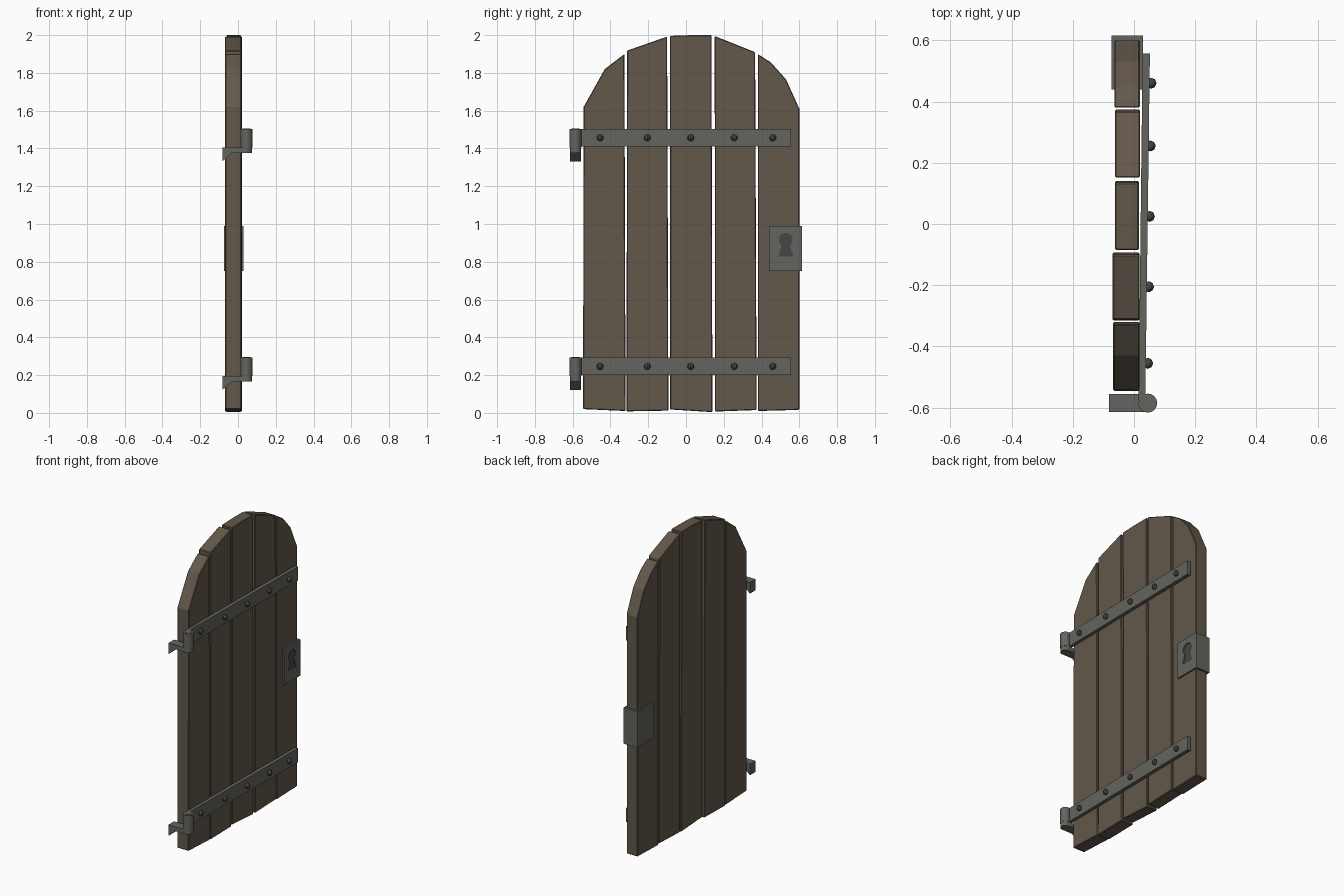
import bpy, bmesh, math
from mathutils import Vector

if "Cube" in bpy.data.objects:
    bpy.data.objects.remove(bpy.data.objects["Cube"])


def material(name, rgb):
    m = bpy.data.materials.new(name)
    m.diffuse_color = (*rgb, 1)
    m.use_nodes = True
    m.node_tree.nodes["Principled BSDF"].inputs["Base Color"].default_value = m.diffuse_color
    return m


WOOD = material("wood", (0.125, 0.098, 0.070))
IRON = material("iron", (0.125, 0.130, 0.112))
DARK = material("dark_iron", (0.06, 0.062, 0.058))


def finish(name, bm, mat):
    bmesh.ops.recalc_face_normals(bm, faces=bm.faces)
    mesh = bpy.data.meshes.new(name)
    bm.to_mesh(mesh)
    bm.free()
    mesh.materials.append(mat)
    ob = bpy.data.objects.new(name, mesh)
    bpy.context.collection.objects.link(ob)
    return ob


def prism(name, pts, axis, lo, hi, mat):
    """Extrude a 2D outline: axis x -> (y,z), y -> (x,z), z -> (x,y)."""
    def place(p, t):
        return {"x": (t, p[0], p[1]), "y": (p[0], t, p[1]), "z": (p[0], p[1], t)}[axis]
    bm = bmesh.new()
    a = [bm.verts.new(place(p, lo)) for p in pts]
    b = [bm.verts.new(place(p, hi)) for p in pts]
    bm.faces.new(a)
    bm.faces.new(b)
    for i in range(len(pts)):
        j = (i + 1) % len(pts)
        bm.faces.new((a[i], a[j], b[j], b[i]))
    return finish(name, bm, mat)


def ring(cx, cy, r, n, a0=0, a1=360):
    full = a1 - a0 == 360
    d = n if full else n - 1
    return [(cx + r * math.cos(math.radians(a0 + (a1 - a0) * i / d)),
             cy + r * math.sin(math.radians(a0 + (a1 - a0) * i / d))) for i in range(n)]


# Planks: outline (y, z), back x, front x
planks = [
    ([(-.545, .02), (-.32, .01), (-.326, 1.90), (-.43, 1.82), (-.542, 1.62)], -.068, .018),
    ([(-.315, .008), (-.093, .012), (-.10, 1.992), (-.312, 1.918)], -.070, .018),
    ([(-.084, .018), (.14, .004), (.135, 2.0), (.03, 2.0), (-.085, 1.996)], -.062, .016),
    ([(.153, .007), (.374, .015), (.366, 1.91), (.152, 1.995)], -.062, .020),
    ([(.38, .010), (.60, .016), (.60, 1.61), (.53, 1.765), (.45, 1.855), (.38, 1.90)], -.064, .019),
]
for i, (outline, back, front) in enumerate(planks):
    ob = prism(f"plank_{i + 1}", outline, "x", back, front, WOOD)
    bev = ob.modifiers.new("worn_edges", "BEVEL")
    bev.width = 0.004
    bev.segments = 1

# Hinges: strap, studs, barrel, pin and wall bracket
for label, z in (("lower", 0.2), ("upper", 1.41)):
    strap = [(.015, -.575), (.037, -.575), (.052, .557), (.028, .557)]
    prism(f"{label}_strap", strap, "z", z, z + .093, IRON)
    for k, y in enumerate((-.455, -.205, .025, .255, .46)):
        bm = bmesh.new()
        bmesh.ops.create_uvsphere(bm, u_segments=8, v_segments=6, radius=.018)
        x = .045 + .012 * y + .005
        bmesh.ops.translate(bm, verts=bm.verts, vec=Vector((x, y, z + .046)))
        finish(f"{label}_stud_{k + 1}", bm, DARK)
    prism(f"{label}_barrel", ring(.045, -.585, .031, 16), "z", z - .004, z + .093, IRON)
    prism(f"{label}_pin", ring(.045, -.585, .020, 12), "z", z - .02, z + .095, IRON)
    prism(f"{label}_bracket_eye", ring(.045, -.585, .030, 16), "z", z - .033, z - .004, IRON)
    arm = [(.045, z - .033), (.045, z - .004), (-.082, z - .004),
           (-.082, z - .078), (-.032, z - .033)]
    prism(f"{label}_bracket", arm, "y", -.614, -.555, IRON)

# Lock case with a recessed keyhole
lock = prism("lock_case", [(.44, .75), (.615, .75), (.615, .99), (.44, .99)], "x", -.073, .030, IRON)
keyhole = ring(.528, .917, .037, 12, -55, 235) + [(.488, .828), (.568, .828)]
cutter = prism("keyhole_cutter", keyhole, "x", .022, .06, DARK)
cutter.hide_render = True
cutter.hide_set(True)
cut = lock.modifiers.new("keyhole", "BOOLEAN")
cut.operation = "DIFFERENCE"
cut.object = cutter
cut.solver = "EXACT"
prism("keyhole_back", keyhole, "x", .0215, .0225, DARK)
